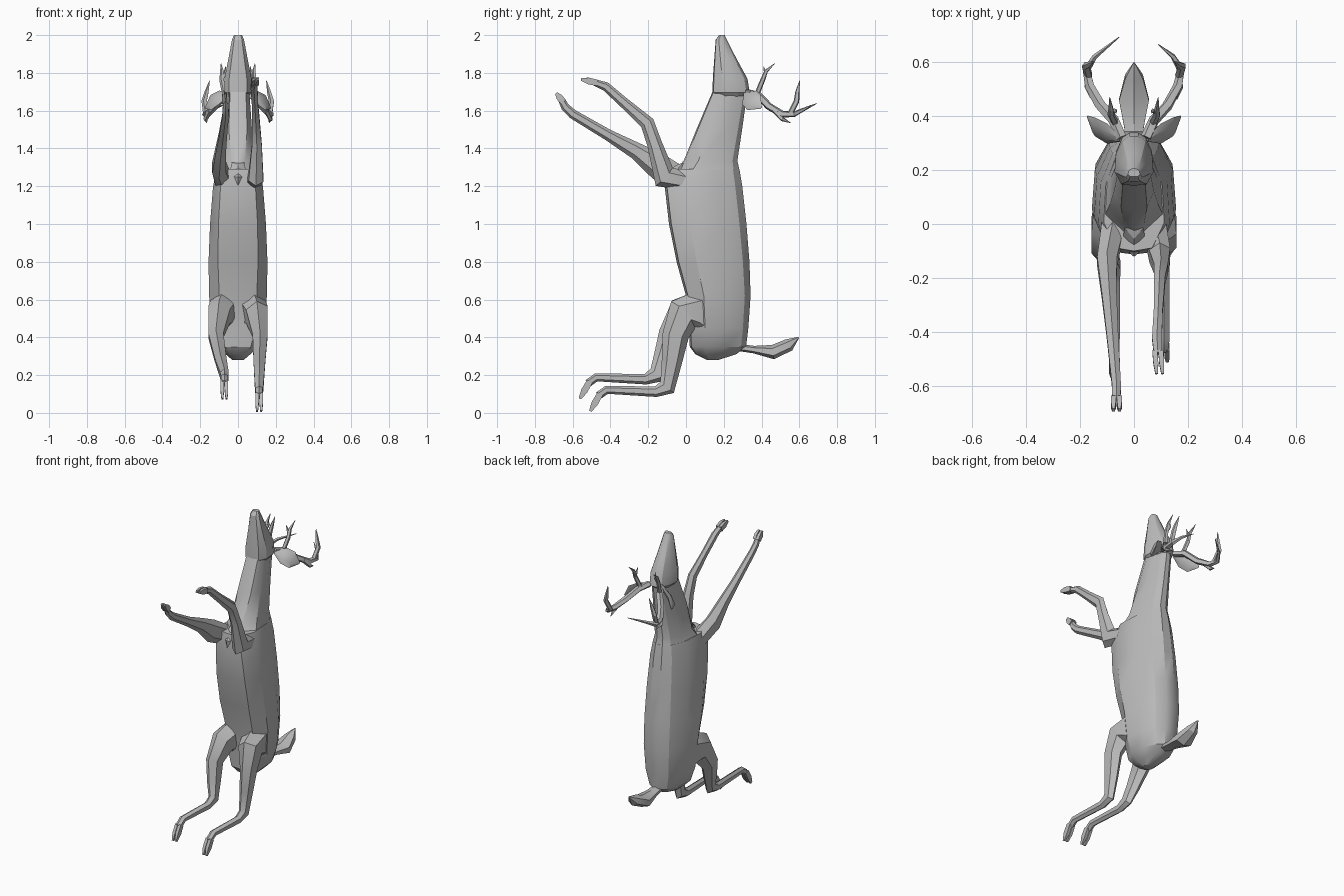
import bpy, bmesh, math
from mathutils import Vector

cube = bpy.data.objects.get("Cube")
if cube:
    bpy.data.objects.remove(cube)

grey = bpy.data.materials.new("plain grey")
grey.use_nodes = True
colour = (0.5, 0.5, 0.5, 1)
grey.diffuse_color = colour
grey.node_tree.nodes["Principled BSDF"].inputs["Base Color"].default_value = colour


def finish(name, bm, angle=30):
    """Turn a bmesh into a shaded, coloured object."""
    bmesh.ops.recalc_face_normals(bm, faces=bm.faces[:])
    mesh = bpy.data.meshes.new(name)
    bm.to_mesh(mesh)
    bm.free()
    obj = bpy.data.objects.new(name, mesh)
    bpy.context.collection.objects.link(obj)
    mesh.materials.append(grey)
    bpy.ops.object.select_all(action='DESELECT')
    obj.select_set(True)
    bpy.context.view_layer.objects.active = obj
    bpy.ops.object.shade_smooth_by_angle(angle=math.radians(angle))
    return obj


def loft(name, rings, angle=30):
    """Skin a list of rings and cap both ends."""
    bm = bmesh.new()
    loops = [[bm.verts.new(p) for p in ring] for ring in rings]
    n = len(loops[0])
    for a, b in zip(loops, loops[1:]):
        for i in range(n):
            j = (i + 1) % n
            bm.faces.new((a[i], a[j], b[j], b[i]))
    bm.faces.new(loops[0])
    bm.faces.new(loops[-1])
    return finish(name, bm, angle)


def limb(name, sections, sides=6, angle=30):
    """Tapered limb; each section is x, y, z, half width, half depth."""
    pts = [Vector(s[:3]) for s in sections]
    rings = []
    for i, s in enumerate(sections):
        t = Vector()
        if i > 0:
            t += (pts[i] - pts[i - 1]).normalized()
        if i < len(pts) - 1:
            t += (pts[i + 1] - pts[i]).normalized()
        t.normalize()
        depth = t.cross(Vector((1, 0, 0))).normalized()
        width = depth.cross(t)
        turn = [2 * math.pi * (k + 0.5) / sides for k in range(sides)]
        rings.append([pts[i] + width * s[3] * math.cos(a) + depth * s[4] * math.sin(a)
                      for a in turn])
    return loft(name, rings, angle)


def tine(name, points, r):
    """Pointed antler branch."""
    last = len(points) - 1
    radii = [r * (1 - 0.92 * (i / last) ** 3) for i in range(last + 1)]
    limb(name, [(*p, q, q) for p, q in zip(points, radii)], sides=5)


def trunk(name, levels, angle=30):
    """Loft of z, front y, back y, half width and front flatness."""
    rings = []
    for z, front, back, half, flat in levels:
        mid, dep = (front + back) / 2, (back - front) / 2
        side = [(0, -1), (flat, -0.94), (1, -0.45), (0.93, 0.3), (0.6, 0.82), (0.22, 1)]
        outline = side + [(-x, y) for x, y in reversed(side[1:])]
        rings.append([Vector((half * x, mid + dep * y, z)) for x, y in outline])
    return loft(name, rings, angle)


trunk("body", [(0.28, 0.11, 0.17, 0.03, 0.65), (0.31, 0.05, 0.265, 0.065, 0.65),
               (0.35, 0.02, 0.318, 0.105, 0.65), (0.45, 0.015, 0.33, 0.14, 0.65),
               (0.62, 0.0, 0.342, 0.153, 0.65), (0.80, -0.05, 0.336, 0.156, 0.68),
               (1.0, -0.09, 0.32, 0.148, 0.7), (1.20, -0.113, 0.298, 0.132, 0.7),
               (1.29, -0.10, 0.283, 0.112, 0.6)])
trunk("neck", [(1.285, -0.06, 0.283, 0.108, 0.15), (1.335, -0.012, 0.272, 0.092, 0.4),
               (1.50, 0.055, 0.297, 0.074, 0.65), (1.70, 0.14, 0.325, 0.06, 0.7)])
trunk("head", [(1.672, 0.175, 0.31, 0.055, 0.65), (1.695, 0.14, 0.338, 0.072, 0.65),
               (1.77, 0.142, 0.325, 0.072, 0.65), (1.88, 0.15, 0.265, 0.05, 0.65),
               (1.975, 0.157, 0.216, 0.032, 0.65), (2.0, 0.175, 0.205, 0.022, 0.65)])

# Pointed breastbone below the neck
bm = bmesh.new()
for p in [(0, -0.09, 1.09), (0.045, -0.08, 1.25), (-0.045, -0.08, 1.25), (0, -0.122, 1.25),
          (0.035, -0.015, 1.325), (-0.035, -0.015, 1.325), (0, -0.055, 1.31), (0, 0.03, 1.2)]:
    bm.verts.new(p)
bmesh.ops.convex_hull(bm, input=bm.verts[:])
finish("breastbone", bm)

# Tail
limb("tail", [(0, 0.25, 0.35, 0.03, 0.018), (0, 0.36, 0.335, 0.042, 0.02),
              (0, 0.46, 0.322, 0.064, 0.038), (0, 0.545, 0.36, 0.038, 0.034),
              (0, 0.597, 0.40, 0.003, 0.003)])


def hoof(name, start, end):
    """Two tapered toes side by side."""
    for label, off in (("inner", -0.011), ("outer", 0.011)):
        a = Vector(start) + Vector((off, 0, 0))
        b = Vector(end) + Vector((off, 0, 0))
        m = a.lerp(b, 0.55)
        limb(f"{name}_{label}_toe", [(*a, 0.013, 0.023), (*m, 0.013, 0.025),
                                     (*b, 0.007, 0.01)], sides=4)


# Front legs
limb("left_front_leg", [(0.075, 0.0, 1.225, 0.05, 0.05), (0.095, -0.115, 1.25, 0.045, 0.066),
                        (0.10, -0.165, 1.42, 0.03, 0.04), (0.095, -0.205, 1.535, 0.024, 0.038),
                        (0.09, -0.32, 1.635, 0.019, 0.028), (0.085, -0.425, 1.728, 0.021, 0.024),
                        (0.088, -0.48, 1.748, 0.017, 0.018)])
hoof("left_front", (0.088, -0.47, 1.747), (0.095, -0.555, 1.766))
limb("right_front_leg", [(-0.075, 0.0, 1.225, 0.05, 0.06), (-0.10, -0.14, 1.30, 0.042, 0.07),
                         (-0.092, -0.26, 1.385, 0.032, 0.045), (-0.08, -0.41, 1.47, 0.025, 0.03),
                         (-0.065, -0.60, 1.582, 0.019, 0.025), (-0.065, -0.64, 1.62, 0.018, 0.022),
                         (-0.065, -0.66, 1.66, 0.016, 0.018)])
hoof("right_front", (-0.065, -0.648, 1.645), (-0.065, -0.688, 1.693))

# Hind legs: the right one is drawn further forward and higher
for label, s, foot_x, dy, dz in (("left", 1, 0.112, 0, 0), ("right", -1, -0.072, -0.055, 0.066)):
    mid_x = (s * 0.115 + foot_x) / 2
    limb(label + "_hind_leg", [
        (s * 0.06, 0.18, 0.47, 0.06, 0.11), (s * 0.075, 0.07, 0.54, 0.083, 0.122),
        (s * 0.10, -0.015, 0.52, 0.068, 0.095),
        (s * 0.117, -0.055 + dy * 0.4, 0.41, 0.046, 0.07),
        (mid_x, -0.075 + dy * 0.8, 0.27 + dz * 0.3, 0.036, 0.054),
        (foot_x, -0.10 + dy, 0.135 + dz, 0.026, 0.046),
        (foot_x, -0.16 + dy, 0.112 + dz, 0.023, 0.028),
        (foot_x, -0.42 + dy, 0.122 + dz, 0.022, 0.022),
        (foot_x, -0.465 + dy, 0.09 + dz, 0.02, 0.021)], angle=40)
    hoof(label + "_hind", (foot_x, -0.455 + dy, 0.10 + dz), (foot_x, -0.507 + dy, 0.009 + dz))

# Ears and antlers
for label, s, tip in (("left", 1, (0.09, 0.665, 1.63)), ("right", -1, (0.055, 0.692, 1.638))):
    def side(points):
        return [(s * p[0], *p[1:]) for p in points]

    limb(label + "_ear", side([(0.05, 0.315, 1.69, 0.01, 0.014), (0.10, 0.335, 1.67, 0.014, 0.052),
                               (0.145, 0.36, 1.643, 0.012, 0.053), (0.172, 0.398, 1.615, 0.003, 0.006)]))
    tine(label + "_antler_beam", side([(0.045, 0.32, 1.695), (0.075, 0.385, 1.68),
                                       (0.125, 0.44, 1.622), (0.163, 0.51, 1.582),
                                       (0.175, 0.57, 1.58), (0.145, 0.62, 1.605), tip]), 0.021)
    tine(label + "_brow_tine", side([(0.07, 0.375, 1.685), (0.085, 0.405, 1.76),
                                     (0.085, 0.425, 1.81), (0.09, 0.47, 1.85)]), 0.014)
    tine(label + "_brow_fork", side([(0.085, 0.41, 1.76), (0.07, 0.42, 1.80),
                                     (0.065, 0.41, 1.835)]), 0.009)
    tine(label + "_upper_tine", side([(0.168, 0.55, 1.58), (0.178, 0.585, 1.65),
                                      (0.165, 0.59, 1.70), (0.15, 0.602, 1.76)]), 0.016)
    tine(label + "_lower_tine", side([(0.15, 0.47, 1.60), (0.172, 0.51, 1.555),
                                      (0.165, 0.555, 1.535)]), 0.014)
